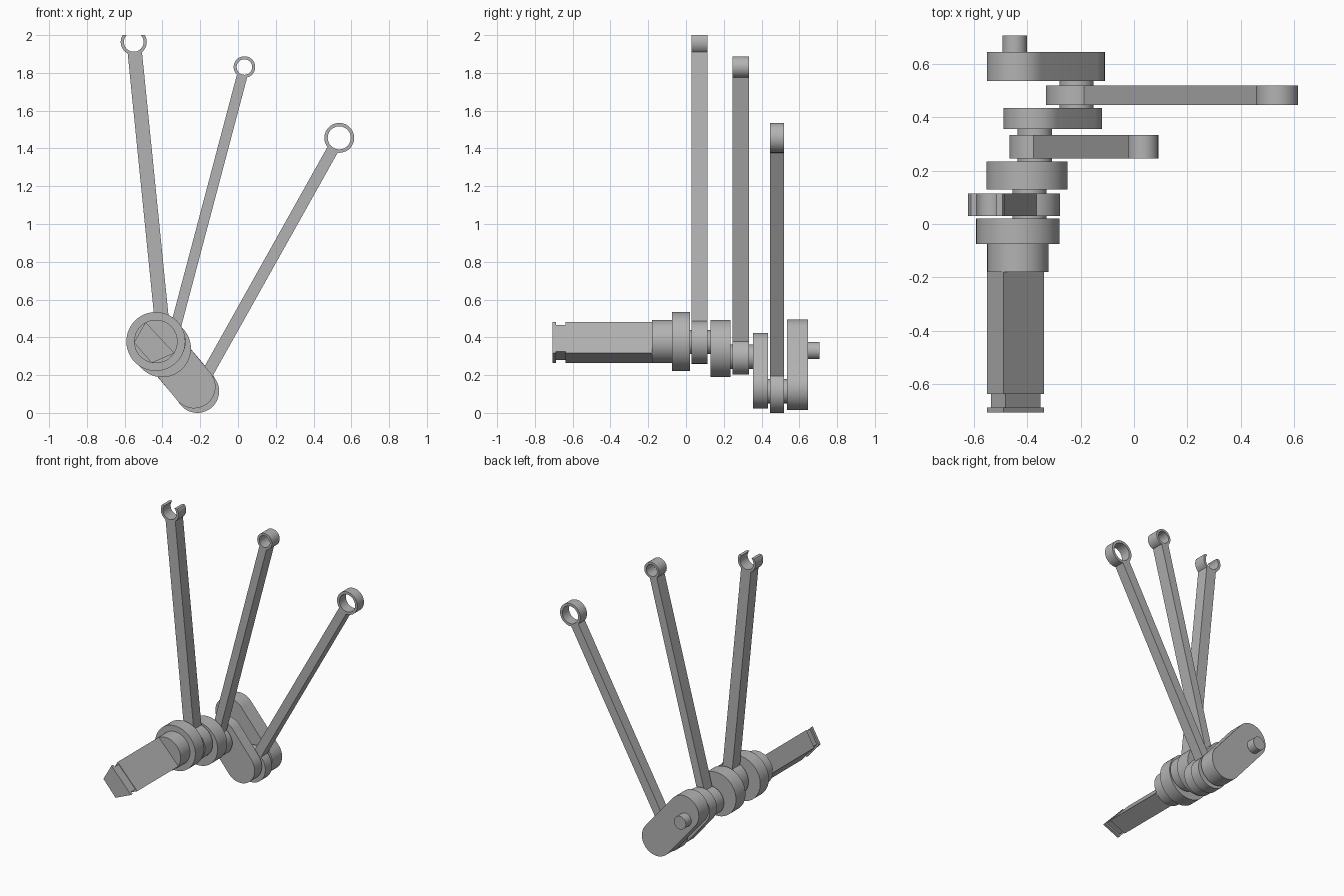
import bpy, bmesh
from math import sin, cos, radians, sqrt, asin, atan2, pi
from mathutils import Vector

if "Cube" in bpy.data.objects:
    bpy.data.objects.remove(bpy.data.objects["Cube"], do_unlink=True)

steel = bpy.data.materials.new("grey_steel")
steel.use_nodes = True
GREY = (0.45, 0.45, 0.45, 1)
steel.diffuse_color = GREY
steel.node_tree.nodes["Principled BSDF"].inputs["Base Color"].default_value = GREY


def arc(center, radius, start, end, steps):
    """Points on an arc in the x-z plane, both ends included."""
    return [Vector((center[0] + radius * cos(a), center[1] + radius * sin(a)))
            for a in (start + (end - start) * i / steps for i in range(steps + 1))]


def extrude(name, polygons, y0, y1):
    """Extrude a flat set of x-z polygons from y0 to y1."""
    bm = bmesh.new()
    for poly in polygons:
        bm.faces.new([bm.verts.new((p.x, y0, p.y)) for p in poly])
    bmesh.ops.remove_doubles(bm, verts=bm.verts, dist=1e-5)
    result = bmesh.ops.extrude_face_region(bm, geom=bm.faces[:], use_keep_orig=True)
    moved = [v for v in result["geom"] if isinstance(v, bmesh.types.BMVert)]
    bmesh.ops.translate(bm, verts=moved, vec=(0, y1 - y0, 0))
    bmesh.ops.recalc_face_normals(bm, faces=bm.faces)
    mesh = bpy.data.meshes.new(name)
    bm.to_mesh(mesh)
    bm.free()
    mesh.shade_smooth()
    mesh.set_sharp_from_angle(angle=radians(30))
    mesh.materials.append(steel)
    obj = bpy.data.objects.new(name, mesh)
    bpy.context.collection.objects.link(obj)
    return obj


def disc(name, center, radius, y0, y1):
    extrude(name, [arc(center, radius, 0, 2 * pi, 48)[:-1]], y0, y1)


def capsule(name, a, b, radius, y0, y1):
    t = atan2(b[1] - a[1], b[0] - a[0])
    loop = arc(a, radius, t + pi / 2, t + 3 * pi / 2, 24)
    loop += arc(b, radius, t - pi / 2, t + pi / 2, 24)
    extrude(name, [loop], y0, y1)


def ring(name, center, outer, inner, y0, y1, cut=None):
    """Small rod eye; cut is the height above its centre where it is sliced open."""
    def loop(r):
        gap = asin(cut / r) if cut else pi / 2
        return arc(center, r, pi - gap, 2 * pi + gap, 48)
    o, i = loop(outer), loop(inner)
    extrude(name, [(o[k], o[k + 1], i[k + 1], i[k]) for k in range(48)], y0, y1)


def rod(name, big, big_r, eye, outer, inner, width, y0, y1, cut=None):
    big, eye = Vector(big), Vector(eye)
    d = (eye - big).normalized()
    side = Vector((-d.y, d.x)) * width / 2
    h = width / 2
    low = big + d * (sqrt(big_r ** 2 - h ** 2) - 0.005)
    high = eye - d * (sqrt(outer ** 2 - h ** 2) + inner) / 2
    disc(name + "_big_end", big, big_r, y0, y1)
    extrude(name + "_shank", [(low + side, low - side, high - side, high + side)], y0, y1)
    ring(name + "_eye", eye, outer, inner, y0, y1, cut)


main = (-0.435, 0.378)
pin_1, pin_2, pin_3 = (-0.392, 0.375), (-0.372, 0.297), (-0.215, 0.115)


# Four-sided input shaft with a groove near its tip
def shaft(name, radius, y0, y1):
    corners = [Vector((main[0] + radius * cos(radians(a)), main[1] + radius * sin(radians(a))))
               for a in (183, 118, -32, 259)]
    extrude(name, [corners], y0, y1)


shaft("shaft_tip", 0.116, -0.706, -0.687)
shaft("shaft_groove", 0.1, -0.687, -0.637)
shaft("input_shaft", 0.116, -0.637, -0.18)
disc("shaft_collar", main, 0.115, -0.18, -0.075)

# Crank webs
disc("front_web", main, 0.156, -0.075, 0.02)
disc("second_web", (-0.401, 0.341), 0.152, 0.13, 0.235)
capsule("third_web", (-0.375, 0.31), (-0.233, 0.138), 0.114, 0.355, 0.435)
capsule("rear_web", (-0.436, 0.38), (-0.224, 0.13), 0.115, 0.535, 0.645)

# Crank pins and rear stub
disc("crank_pin_1", pin_1, 0.064, 0.01, 0.14)
disc("crank_pin_2", pin_2, 0.065, 0.225, 0.365)
disc("crank_pin_3", pin_3, 0.064, 0.425, 0.545)
disc("rear_stub", (-0.447, 0.33), 0.046, 0.64, 0.706)

# Connecting rods, the first with an open eye
rod("rod_1", pin_1, 0.115, (-0.552, 1.964), 0.069, 0.052, 0.076, 0.03, 0.115, cut=0.036)
rod("rod_2", pin_2, 0.095, (0.034, 1.831), 0.057, 0.041, 0.056, 0.246, 0.333)
rod("rod_3", pin_3, 0.115, (0.536, 1.456), 0.079, 0.061, 0.062, 0.446, 0.519)
